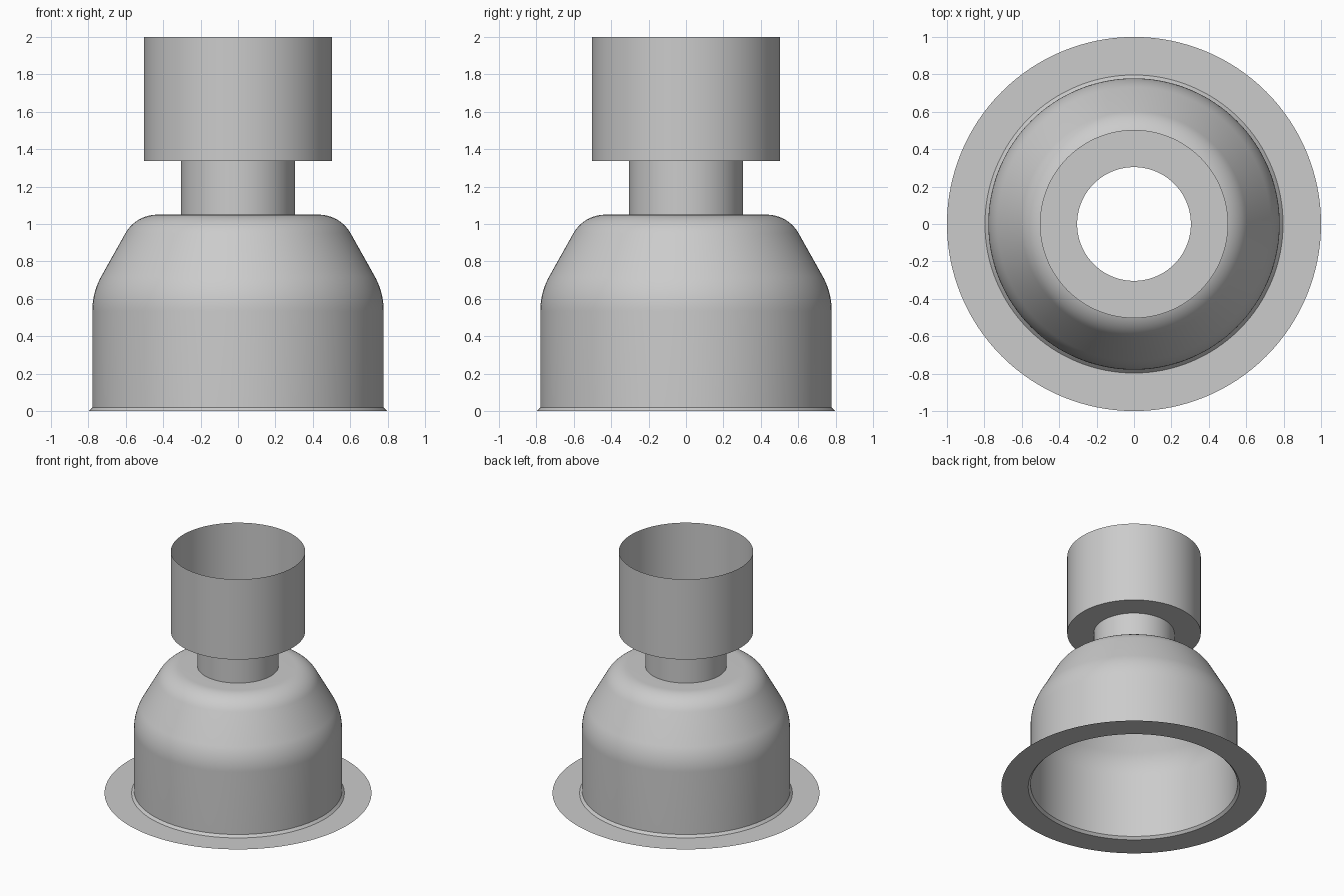
import bpy
import bmesh
from math import cos, sin, tan, pi, radians
from mathutils import Vector

SEGMENTS = 128

cube = bpy.data.objects.get("Cube")
if cube:
    bpy.data.objects.remove(cube, do_unlink=True)

# Single plain grey finish
grey = bpy.data.materials.new("plain_grey")
grey.use_nodes = True
colour = (0.6, 0.6, 0.6, 1)
grey.diffuse_color = colour
grey.node_tree.nodes["Principled BSDF"].inputs["Base Color"].default_value = colour


def fillet(before, corner, after, reach, steps=12):
    """Points of a circular arc rounding a profile corner."""
    c = Vector(corner)
    u = (Vector(before) - c).normalized()
    v = (Vector(after) - c).normalized()
    half = u.angle(v) / 2
    radius = reach * tan(half)
    bisector = (u + v).normalized()
    centre = c + bisector * (reach / cos(half))
    side = (v - u).normalized()
    sweep = pi / 2 - half
    points = []
    for i in range(steps + 1):
        a = sweep * (2 * i / steps - 1)
        points.append(tuple(centre + radius * (side * sin(a) - bisector * cos(a))))
    return points


def lathe(name, profile):
    """Spin an open (radius, height) profile, listed bottom to top, about z."""
    bm = bmesh.new()
    rings = []
    for r, z in profile:
        angles = [2 * pi * i / SEGMENTS for i in range(SEGMENTS)]
        rings.append([bm.verts.new((r * cos(a), r * sin(a), z)) for a in angles])
    for low, high in zip(rings, rings[1:]):
        for i in range(SEGMENTS):
            j = (i + 1) % SEGMENTS
            bm.faces.new((low[i], low[j], high[j], high[i]))
    mesh = bpy.data.meshes.new(name)
    bm.to_mesh(mesh)
    bm.free()
    mesh.materials.append(grey)
    obj = bpy.data.objects.new(name, mesh)
    bpy.context.collection.objects.link(obj)
    bpy.ops.object.select_all(action="DESELECT")
    obj.select_set(True)
    bpy.context.view_layer.objects.active = obj
    bpy.ops.object.shade_smooth_by_angle(angle=radians(30))
    return obj


RIM, BODY, NECK, CUP = 0.797, 0.779, 0.304, 0.503
LIP_Z, BELL_TOP, CUP_BASE = 0.02, 1.05, 1.337

# Flat base ring
lathe("base_flange", [(1.0, 0), (RIM, 0)])

# Bell shell: flared lip, straight wall, sloped shoulder, flat top
lip, wall_top = (BODY, LIP_Z), (BODY, 0.635)
shoulder, inner = (0.546, BELL_TOP), (NECK, BELL_TOP)
lathe("bell_shell", [(RIM, 0), lip]
      + fillet(lip, wall_top, shoulder, 0.1)
      + fillet(wall_top, shoulder, inner, 0.115)
      + [inner])

# Narrow open tube
lathe("neck_tube", [inner, (NECK, CUP_BASE)])

# Wide open cup on top, with a ring-shaped floor
lathe("top_cup", [(NECK, CUP_BASE), (CUP, CUP_BASE), (CUP, 2.0)])
